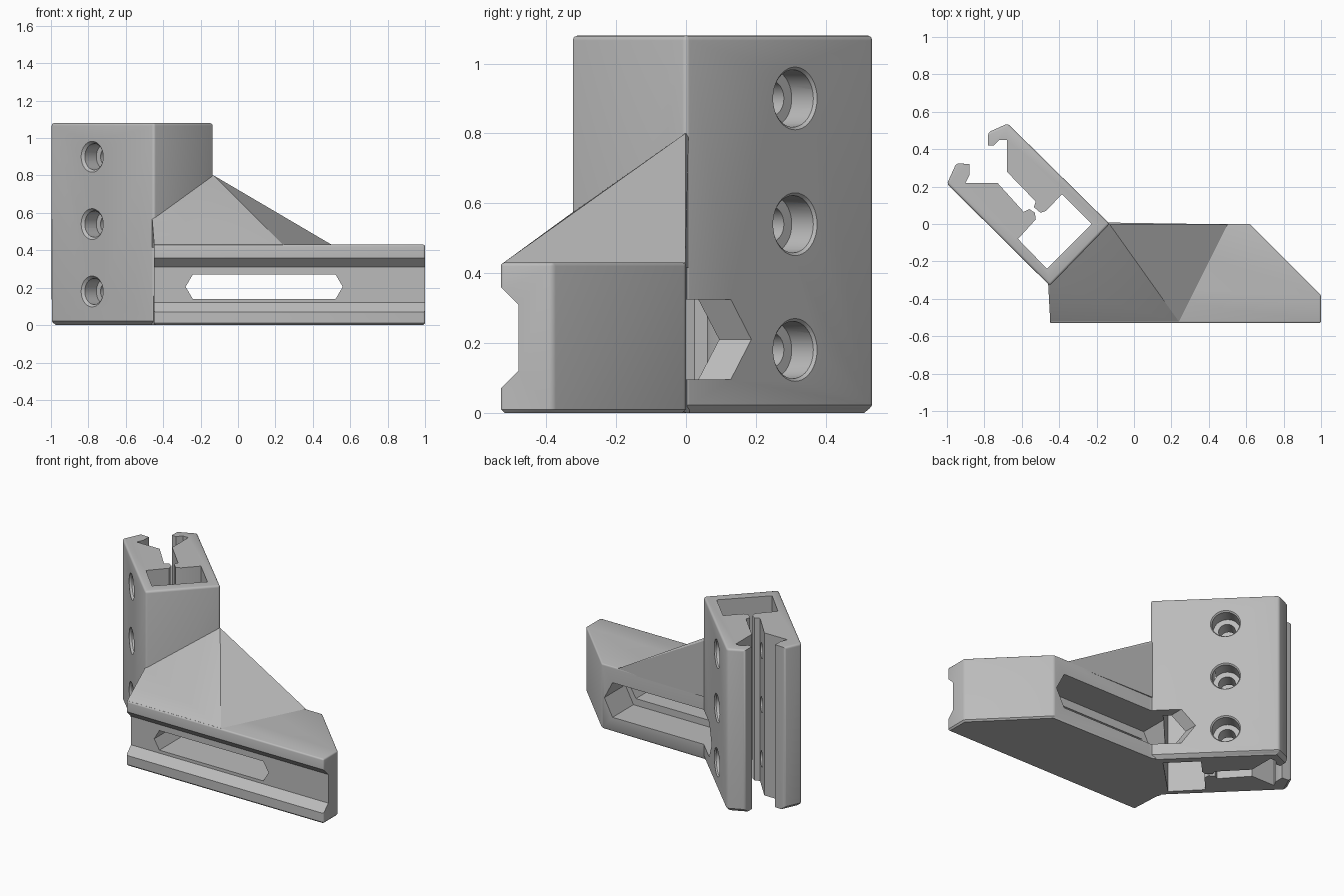
import bpy, bmesh
from mathutils import Vector

if "Cube" in bpy.data.objects:
    bpy.data.objects.remove(bpy.data.objects["Cube"])

grey = bpy.data.materials.new("light_grey")
grey.use_nodes = True
COLOUR = (0.5, 0.5, 0.5, 1)
grey.diffuse_color = COLOUR
grey.node_tree.nodes["Principled BSDF"].inputs["Base Color"].default_value = COLOUR


def finish(name, bm):
    bmesh.ops.recalc_face_normals(bm, faces=bm.faces)
    mesh = bpy.data.meshes.new(name)
    bm.to_mesh(mesh)
    bm.free()
    mesh.materials.append(grey)
    ob = bpy.data.objects.new(name, mesh)
    bpy.context.collection.objects.link(ob)
    return ob


def prism(name, points, along, soft=()):
    """Extrude a polygon; corners listed in soft get a chamfered foot and rounded top."""
    bm = bmesh.new()
    face = bm.faces.new([bm.verts.new(p) for p in points])
    ext = bmesh.ops.extrude_face_region(bm, geom=[face], use_keep_orig=True)
    bmesh.ops.translate(bm, vec=along, verts=[g for g in ext["geom"] if isinstance(g, bmesh.types.BMVert)])
    if soft:
        corners = [Vector(points[i]).xy for i in soft]

        def is_soft(v):
            return any((v.co.xy - c).length < 0.001 for c in corners)

        def at(e, z):
            return all(abs(v.co.z - z) < 0.001 for v in e.verts)

        bmesh.ops.recalc_face_normals(bm, faces=bm.faces)
        foot = [e for e in bm.edges if at(e, 0) and all(map(is_soft, e.verts))]
        bmesh.ops.bevel(bm, geom=foot, offset=0.022, segments=1, affect='EDGES', clamp_overlap=True)
        rim = [e for e in bm.edges if all(map(is_soft, e.verts))
               and (at(e, along[2]) or abs(e.verts[0].co.z - e.verts[1].co.z) > 0.3)]
        bmesh.ops.bevel(bm, geom=rim, offset=0.014, segments=3, profile=0.5,
                        affect='EDGES', clamp_overlap=True)
    return finish(name, bm)


def rod(centre, axis, r1, r2, length):
    """Cylinder or cone cutter starting at centre and running along axis."""
    bm = bmesh.new()
    bmesh.ops.create_cone(bm, cap_ends=True, segments=40, radius1=r1, radius2=r2, depth=length)
    ob = finish("hole_cutter", bm)
    axis = Vector(axis).normalized()
    ob.rotation_euler = axis.to_track_quat('Z', 'Y').to_euler()
    ob.location = Vector(centre) + axis * length / 2
    return ob


def cut(target, cutters):
    bpy.context.view_layer.update()
    for c in cutters:
        c.hide_render = True
        mod = target.modifiers.new("cut", 'BOOLEAN')
        mod.operation, mod.solver, mod.object = 'DIFFERENCE', 'EXACT', c
        bpy.context.view_layer.objects.active = target
        bpy.ops.object.modifier_apply(modifier=mod.name)


# Clamp: one C-shaped outline with hooked arms, lips and a square hollow
clamp_outline = [
    (-.13, 0), (-.675, .537), (-.78, .49), (-.78, .42), (-.75, .42), (-.72, .45),
    (-.68, .45), (-.68, .28), (-.525, .12), (-.535, .09), (-.50, .06), (-.47, .07),
    (-.385, .16), (-.225, 0), (-.465, -.24), (-.62, -.08), (-.525, .025), (-.53, .06),
    (-.56, .08), (-.59, .065), (-.73, .22), (-.90, .22), (-.88, .26), (-.88, .32),
    (-.95, .325), (-1, .215), (-.45, -.33)]
last = len(clamp_outline)
clamp = prism("clamp", [(x, y, 0) for x, y in clamp_outline], (0, 0, 1.08),
              soft=[0, 1, 2, last - 3, last - 2, last - 1])

# Base: wedge-ended block whose hidden end reaches into the clamp wall
base_outline = [(-.45, -.53), (1, -.53), (1, -.38), (.62, 0), (-.13, 0),
                (-.16, .01), (-.46, -.30), (-.45, -.33)]
base = prism("base", [(x, y, 0) for x, y in base_outline], (0, 0, .43), soft=[0, 1, 2, 3, 4, 7])

# Gusset: sloped brace between the base and the clamp
bm = bmesh.new()
for x, y, z in [(-.448, -.522, .43), (.24, -.522, .43), (.5, -.002, .43), (-.13, -.002, .8),
                (-.16, .008, .8), (-.448, -.33, .57), (-.46, -.30, .58)]:
    bm.verts.new((x, y, z))
    bm.verts.new((x, y, .415))
hull = bmesh.ops.convex_hull(bm, input=bm.verts)
bmesh.ops.delete(bm, geom=list({v for v in hull["geom_interior"]}), context='VERTS')
bmesh.ops.dissolve_limit(bm, angle_limit=0.01, verts=bm.verts, edges=bm.edges)
gusset = finish("gusset", bm)


# Front groove, through slot and wider recess behind it
def hexagon(x0, x1, tip, z0, z1, y):
    mid = (z0 + z1) / 2
    return [(x0, y, mid), (x0 + tip, y, z1), (x1 - tip, y, z1),
            (x1, y, mid), (x1 - tip, y, z0), (x0 + tip, y, z0)]


groove = prism("groove_cutter", [(-.6, -.56, .04), (-.6, -.48, .12), (-.6, -.48, .31), (-.6, -.56, .39)],
               (1.8, 0, 0))
slot = prism("slot_cutter", hexagon(-.28, .56, .038, .14, .27, -.6), (0, .9, 0))
recess = prism("recess_cutter", hexagon(-.32, .60, .06, .095, .325, -.22), (0, .5, 0))
cut(base, [groove, slot, recess])

# Three bolt holes, counterbored and chamfered from both outer faces
bores = []
for z in (.18, .54, .90):
    bores.append(rod((-.36, .40, z), (-1, -1, 0), .05, .05, .75))
    for (x, y), r, d in (((-.445, .315), .082, -1), ((-.778, -.002), .07, 1)):
        bores.append(rod((x - d * .05, y - d * .05, z), (d, d, 0), r, r, .17))
        bores.append(rod((x - d * .004, y - d * .004, z), (d, d, 0), r + .016, r - .004, .022))
cut(clamp, [slot, recess] + bores)

for helper in [groove, slot, recess] + bores:
    bpy.data.objects.remove(helper)

# Smooth the round parts, keep the edges sharp
for ob in (clamp, base, gusset):
    bpy.ops.object.select_all(action='DESELECT')
    ob.select_set(True)
    bpy.context.view_layer.objects.active = ob
    bpy.ops.object.shade_smooth_by_angle(angle=0.55)
